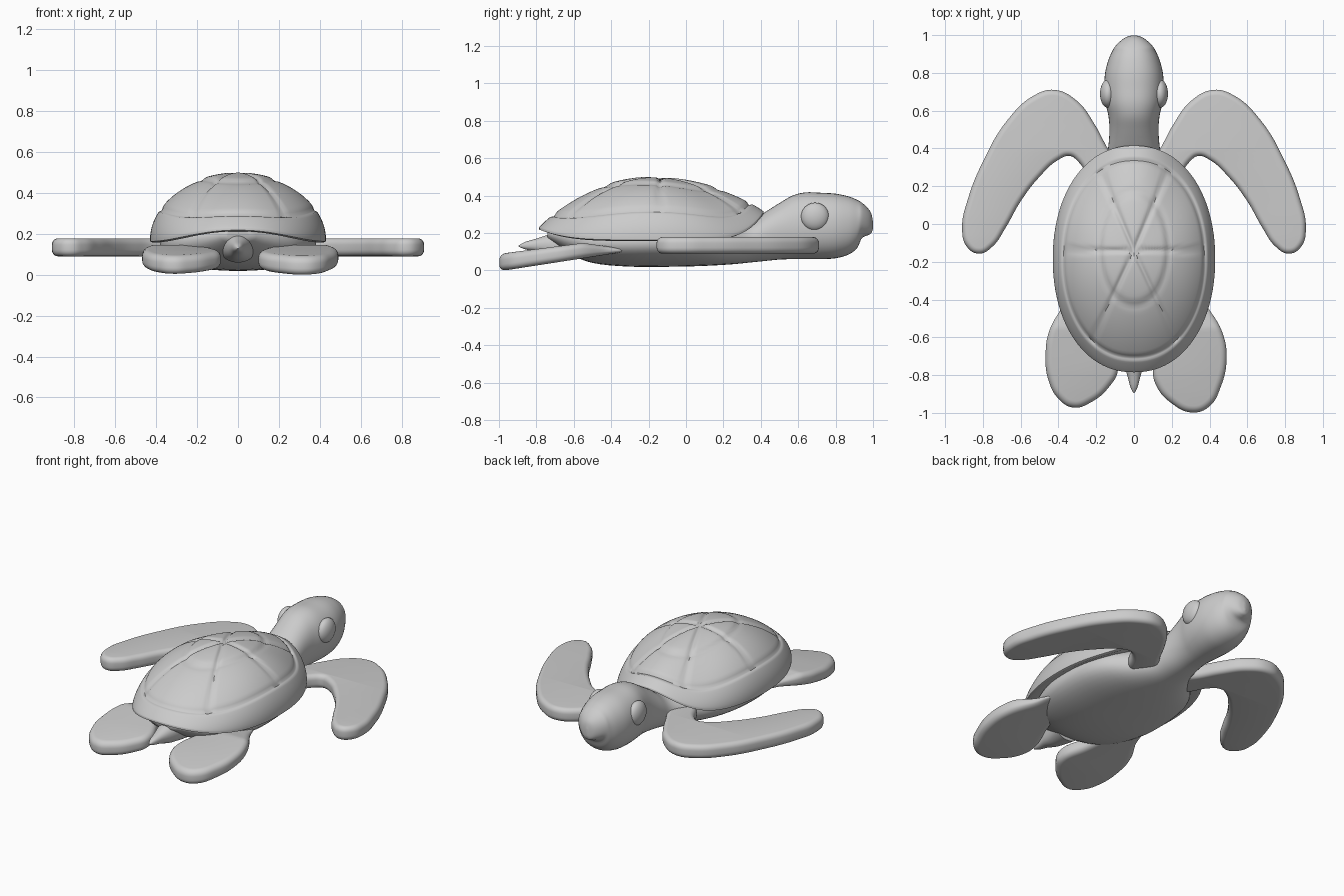
import bpy, bmesh
from math import sin, cos, pi, exp, hypot, radians, atan2, copysign
from mathutils import Vector

if "Cube" in bpy.data.objects:
    bpy.data.objects.remove(bpy.data.objects["Cube"])


def finish(name, mesh, angle=40):
    ob = bpy.data.objects.new(name, mesh)
    bpy.context.collection.objects.link(ob)
    bpy.ops.object.select_all(action='DESELECT')
    ob.select_set(True)
    bpy.context.view_layer.objects.active = ob
    bpy.ops.object.shade_smooth_by_angle(angle=radians(angle))
    return ob


def skin(name, rings, angle=40):
    """Bridge a list of equal closed rings and cap both ends."""
    bm = bmesh.new()
    vs = [[bm.verts.new(p) for p in r] for r in rings]
    n = len(rings[0])
    for a, b in zip(vs, vs[1:]):
        for i in range(n):
            bm.faces.new((a[i], a[(i + 1) % n], b[(i + 1) % n], b[i]))
    bm.faces.new(vs[0])
    bm.faces.new(vs[-1])
    bmesh.ops.recalc_face_normals(bm, faces=bm.faces)
    mesh = bpy.data.meshes.new(name)
    bm.to_mesh(mesh)
    bm.free()
    return finish(name, mesh, angle)


def smooth_path(pts, steps=4):
    """Catmull-Rom interpolation of section values."""
    p = [Vector(q) for q in [pts[0]] + pts + [pts[-1]]]
    out = []
    for a, b, c, d in zip(p, p[1:], p[2:], p[3:]):
        for k in range(steps):
            t = k / steps
            out.append(0.5 * (2 * b + (c - a) * t + (2 * a - 5 * b + 4 * c - d) * t * t
                              + (3 * b - a - 3 * c + d) * t ** 3))
    return out + [p[-1]]


def loft(name, sections, n=40, e=0.92):
    """Sections are (y, half width, low z, high z)."""
    def pw(v):
        return copysign(abs(v) ** e, v)
    rings = []
    for y, w, lo, hi in smooth_path(sections):
        rings.append([(w * pw(cos(2 * pi * i / n)), y,
                       (lo + hi) / 2 + (hi - lo) / 2 * pw(sin(2 * pi * i / n))) for i in range(n)])
    return skin(name, rings, 60)


def flipper(name, outline, zrange, bevel, mirror=False):
    """Rounded plate from a smooth outline; zrange(y) gives bottom and top."""
    cu = bpy.data.curves.new(name, 'CURVE')
    cu.dimensions, cu.fill_mode = '2D', 'BOTH'
    cu.extrude, cu.bevel_depth, cu.offset = 0.012, bevel, -bevel
    cu.bevel_resolution, cu.resolution_u = 4, 8
    sp = cu.splines.new('BEZIER')
    sp.bezier_points.add(len(outline) - 1)
    for bp, (x, y) in zip(sp.bezier_points, outline):
        bp.co = (x, y, 0)
        bp.handle_left_type = bp.handle_right_type = 'AUTO'
    sp.use_cyclic_u = True
    tmp = bpy.data.objects.new(name + "_outline", cu)
    bpy.context.collection.objects.link(tmp)
    dg = bpy.context.evaluated_depsgraph_get()
    mesh = bpy.data.meshes.new_from_object(tmp.evaluated_get(dg))
    bpy.data.objects.remove(tmp)
    h = 0.012 + bevel
    for v in mesh.vertices:
        lo, hi = zrange(v.co.y)
        v.co.z = lo + (hi - lo) * (v.co.z / h + 1) / 2
    bm = bmesh.new()
    bm.from_mesh(mesh)
    if mirror:
        bmesh.ops.scale(bm, vec=(-1, 1, 1), verts=bm.verts)
    bmesh.ops.remove_doubles(bm, verts=bm.verts, dist=0.0005)
    bmesh.ops.recalc_face_normals(bm, faces=bm.faces)
    bm.to_mesh(mesh)
    bm.free()
    return finish(name, mesh, 50)


# Shell: grooved dome with a rim that lifts at the front and back
N, R, CY = 128, 48, -0.185
ENDS = [(0.42, 0), (0.2, 0.47), (-0.2, 0.47), (-0.42, 0), (-0.2, -0.43), (0.2, -0.43)]


def rim_z(s):
    return 0.175 + (0.14 * s ** 6 if s > 0 else 0.055 * s ** 4)


def shell_point(a, r):
    c, s = cos(a), sin(a)
    x = 0.43 * r * copysign(abs(c) ** 0.92, c)
    y = CY + 0.6 * r * copysign(abs(s) ** 0.95, s)
    return x, y, rim_z(s)


def shell_top(a, r):
    x, y, z0 = shell_point(a, r)
    s = sin(a)
    z = z0 + (0.492 - z0) * max(0, 1 - r * r) ** (0.52 + 0.4 * s * s)
    q = hypot(x / 0.18, (y + 0.13) / 0.3)
    z += 0.008 / (1 + exp((q - 1) * 30)) - 0.008 * exp(-((q - 1) / 0.07) ** 2)
    z -= 0.014 * exp(-((r - 0.87) / 0.018) ** 2)
    if r < 0.87:
        g = 0
        for ex, ey in ENDS:
            d = Vector((ex, ey)).normalized()
            px, py = x, y + 0.14
            if px * d.x + py * d.y > 0:
                g = max(g, exp(-((px * d.y - py * d.x) / 0.013) ** 2))
        z -= 0.012 * g
    return x, y, z


ang = [2 * pi * i / N for i in range(N)]
rings = [[shell_top(a, 0.01 + 0.99 * sin(pi / 2 * j / R)) for a in ang] for j in range(R + 1)]
for r, dz in ((1.0, -0.012), (0.97, -0.018), (0.85, 0.005), (0.5, 0.01)):
    rings.append([(x, y, z + dz) for x, y, z in (shell_point(a, r) for a in ang)])
skin("shell", rings, 50)

# Belly, neck and head in one smooth loft
loft("body_and_head", [
    (-0.74, 0.06, 0.17, 0.22), (-0.62, 0.22, 0.09, 0.24), (-0.5, 0.31, 0.04, 0.26),
    (-0.3, 0.375, 0.02, 0.28), (-0.05, 0.375, 0.02, 0.29), (0.12, 0.32, 0.025, 0.28),
    (0.25, 0.21, 0.033, 0.25), (0.34, 0.15, 0.042, 0.26), (0.42, 0.135, 0.05, 0.31),
    (0.5, 0.13, 0.058, 0.36), (0.57, 0.135, 0.06, 0.4), (0.64, 0.15, 0.06, 0.417),
    (0.72, 0.157, 0.06, 0.415), (0.8, 0.153, 0.065, 0.41), (0.87, 0.135, 0.085, 0.395),
    (0.915, 0.115, 0.12, 0.377), (0.94, 0.1, 0.172, 0.362), (0.97, 0.07, 0.187, 0.335),
    (0.99, 0.04, 0.198, 0.305), (0.999, 0.008, 0.22, 0.265)])

# Tail
loft("tail", [(-0.6, 0.09, 0.06, 0.22), (-0.72, 0.06, 0.075, 0.195), (-0.8, 0.036, 0.1, 0.17),
              (-0.86, 0.02, 0.113, 0.152), (-0.895, 0.003, 0.127, 0.133)])

# Eyes
for side, name in ((-1, "left_eye"), (1, "right_eye")):
    bm = bmesh.new()
    bmesh.ops.create_uvsphere(bm, u_segments=32, v_segments=20, radius=1)
    bmesh.ops.scale(bm, vec=(0.042, 0.075, 0.075), verts=bm.verts)
    bmesh.ops.translate(bm, vec=(side * 0.138, 0.69, 0.287), verts=bm.verts)
    mesh = bpy.data.meshes.new(name)
    bm.to_mesh(mesh)
    bm.free()
    finish(name, mesh)

# Front flippers
front = [(0.08, 0.3), (0.145, 0.41), (0.21, 0.53), (0.3, 0.65), (0.42, 0.71), (0.53, 0.68),
         (0.67, 0.55), (0.8, 0.33), (0.88, 0.13), (0.91, -0.02), (0.885, -0.12), (0.82, -0.157),
         (0.75, -0.12), (0.68, -0.02), (0.6, 0.12), (0.5, 0.25), (0.4, 0.34), (0.34, 0.36),
         (0.295, 0.33), (0.2, 0.2), (0.1, 0.2)]
for name, m in (("right_front_flipper", False), ("left_front_flipper", True)):
    flipper(name, front, lambda y: (0.09, 0.178), 0.03, m)


# Rear flippers, sloping down and thicker to the back
def rear_z(y):
    lo = min(0.105, -0.005 + 0.155 * (y + 1))
    hi = 0.088 + 0.13 * (y + 1) if y < -0.55 else 0.1465 - 0.14 * (y + 0.55)
    return lo, max(hi, lo + 0.006)


flipper("right_rear_flipper", [
    (0.3, -0.31), (0.39, -0.44), (0.47, -0.58), (0.49, -0.72), (0.46, -0.86), (0.4, -0.965),
    (0.31, -0.998), (0.2, -0.95), (0.12, -0.86), (0.1, -0.77), (0.15, -0.6), (0.21, -0.4)],
    rear_z, 0.035)
flipper("left_rear_flipper", [
    (0.3, -0.31), (0.38, -0.44), (0.45, -0.57), (0.468, -0.69), (0.455, -0.82), (0.4, -0.925),
    (0.32, -0.972), (0.23, -0.945), (0.13, -0.86), (0.085, -0.77), (0.14, -0.6), (0.21, -0.4)],
    rear_z, 0.035, True)
